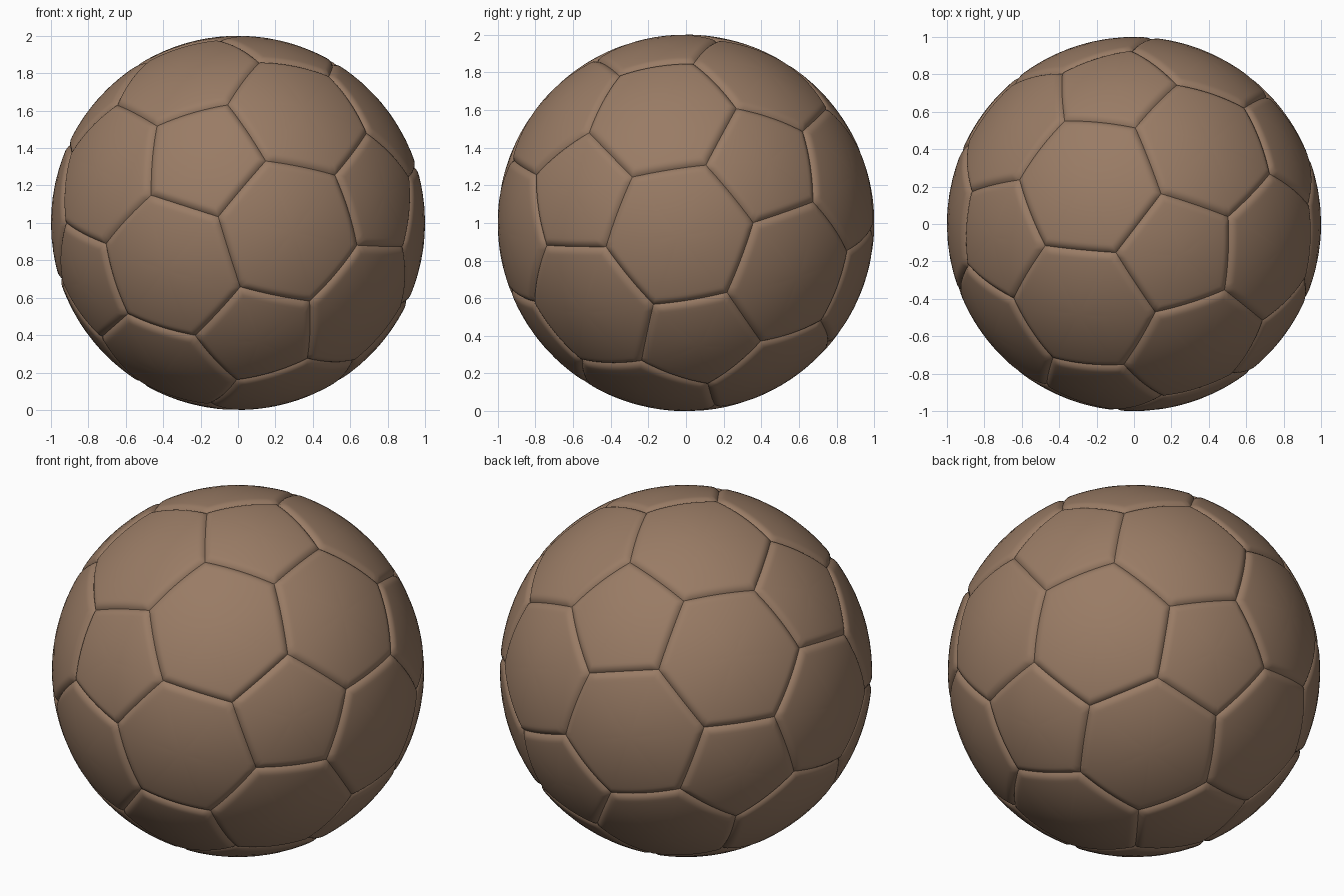
import bpy, bmesh, math
from mathutils import Vector
from itertools import combinations

if "Cube" in bpy.data.objects:
    bpy.data.objects.remove(bpy.data.objects["Cube"])

CENTRE = Vector((0, 0, 1))
GROOVE_DEPTH, GROOVE_WIDTH = 0.018, 0.042
RINGS = [0.2, 0.4, 0.6, 0.75, 0.84, 0.88, 0.91, 0.94, 0.96, 0.975, 0.988, 1.0]
STEPS = 12

leather = bpy.data.materials.new("brown leather")
leather.diffuse_color = (0.32, 0.20, 0.13, 1)
leather.use_nodes = True
leather.node_tree.nodes["Principled BSDF"].inputs["Base Color"].default_value = leather.diffuse_color

# Three pentagon centres seen in the front, right and top views fix the orientation
front = Vector((-0.19, -0.922, 0.336)).normalized()
right = Vector((0.847, 0.424, 0.32)).normalized()
top = Vector((0.249, -0.168, 0.954)).normalized()
ax = front - right
ax = (ax - top * ax.dot(top)).normalized()
ay = top.cross(ax)
if ay.dot(front + right) < 0:
    ay = -ay

# Twelve pentagon centres (icosahedron corners)
centres = [top, -top]
for k in range(5):
    a = math.radians(18 + 72 * k)
    v = (ax * math.cos(a) + ay * math.sin(a)) * 2 / math.sqrt(5) + top / math.sqrt(5)
    centres += [v, -v]


def near(a, b):
    return 0.3 < a.dot(b) < 0.6


def corner(a, b):
    return (a * 2 + b).normalized()


def add_panel(bm, c, corners):
    """Domed panel whose rim rolls down into the seam."""
    c = c.normalized()
    u = (corners[0] - c * corners[0].dot(c)).normalized()
    w = c.cross(u)
    corners = sorted(corners, key=lambda p: math.atan2(p.dot(w), p.dot(u)))
    pairs = list(zip(corners, corners[1:] + corners[:1]))
    planes = [a.cross(b).normalized() for a, b in pairs]
    rim = [a.lerp(b, i / STEPS).normalized() for a, b in pairs for i in range(STEPS)]

    def place(p):
        p = p.normalized()
        d = max(0.0, min(p.dot(n) for n in planes))
        f = max(0.0, 1 - d / GROOVE_WIDTH)
        return bm.verts.new(CENTRE + p * (1 - GROOVE_DEPTH * f ** 2.2))

    hub = place(c)
    prev = None
    n = len(rim)
    for t in RINGS:
        ring = [place(c.lerp(p, t)) for p in rim]
        for j in range(n):
            k = (j + 1) % n
            if prev is None:
                bm.faces.new((hub, ring[j], ring[k]))
            else:
                bm.faces.new((prev[j], ring[j], ring[k], prev[k]))
        prev = ring


def make_object(name, panels):
    bm = bmesh.new()
    for c, corners in panels:
        add_panel(bm, c, corners)
    mesh = bpy.data.meshes.new(name)
    bm.to_mesh(mesh)
    bm.free()
    mesh.materials.append(leather)
    mesh.shade_smooth()
    ob = bpy.data.objects.new(name, mesh)
    bpy.context.collection.objects.link(ob)


# Five-sided panels
make_object("pentagon_panels",
            [(a, [corner(a, b) for b in centres if near(a, b)]) for a in centres])

# Six-sided panels
make_object("hexagon_panels",
            [(a + b + c, [corner(p, q) for p in (a, b, c) for q in (a, b, c) if p is not q])
             for a, b, c in combinations(centres, 3)
             if near(a, b) and near(b, c) and near(a, c)])
